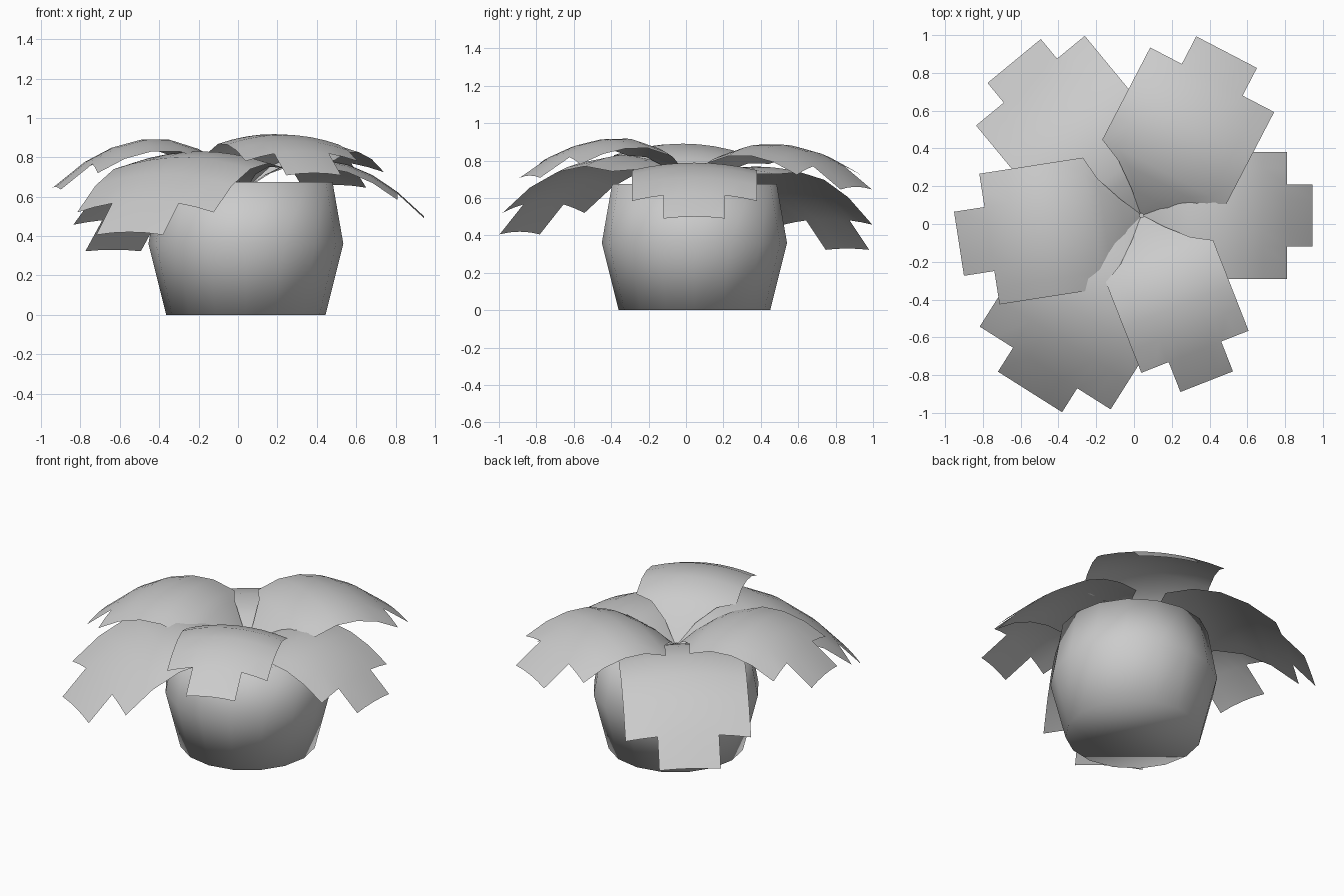
import bpy, bmesh
from math import sin, cos, pi, radians

cube = bpy.data.objects.get("Cube")
if cube:
    bpy.data.objects.remove(cube)

# Single flat colour
grey = bpy.data.materials.new("plain_grey")
grey.use_nodes = True
grey.diffuse_color = (0.6, 0.6, 0.6, 1)
grey.node_tree.nodes["Principled BSDF"].inputs["Base Color"].default_value = (0.6, 0.6, 0.6, 1)

CENTRE = (0.04, 0.045, 0)
BASE_Z = 0.64       # height where the leaves meet
TIP_WIDTH = 0.49    # tip width as a share of the leaf width


def finish(bm, name):
    mesh = bpy.data.meshes.new(name)
    bm.to_mesh(mesh)
    bm.free()
    for face in mesh.polygons:
        face.use_smooth = True
    mesh.materials.append(grey)
    obj = bpy.data.objects.new(name, mesh)
    obj.location = CENTRE
    bpy.context.collection.objects.link(obj)
    return obj


def make_pot(sides=16):
    """Barrel of three rings, closed below and slightly dished on top."""
    bm = bmesh.new()
    rings = []
    for r, z in [(0.405, 0), (0.495, 0.36), (0.44, 0.675)]:
        rings.append([bm.verts.new((r * cos(2 * pi * i / sides), r * sin(2 * pi * i / sides), z))
                      for i in range(sides)])
    dish = bm.verts.new((0, 0, 0.61))
    bm.faces.new(rings[0][::-1])
    for i in range(sides):
        j = (i + 1) % sides
        for low, high in zip(rings, rings[1:]):
            bm.faces.new((low[i], low[j], high[j], high[i]))
        bm.faces.new((rings[-1][i], rings[-1][j], dish))
    finish(bm, "pot")


def make_leaf(name, angle, length, shoulder, half_width, crest_u, crest_z, tip_z, droop):
    """Arched sheet: pointed base, wide blade, narrower squared tip."""
    bm = bmesh.new()
    a = radians(angle)
    columns = [-1, -0.75, -TIP_WIDTH, -0.25, 0, 0.25, TIP_WIDTH, 0.75, 1]

    def point(u, v):
        end_z = BASE_Z if u < crest_u else tip_z
        span = crest_u if u < crest_u else length - crest_u
        z = crest_z - (crest_z - end_z) * ((u - crest_u) / span) ** 2
        z -= droop * (v / half_width) ** 2
        return bm.verts.new((u * cos(a) - v * sin(a), u * sin(a) + v * cos(a), z))

    # Rows run from the base outward; the last one exists only at the tip
    blade = [0.26 + (shoulder - 0.26) * i / 4 for i in range(5)]
    widths = [(0.01, 0.04), (0.1, 0.3), (0.2, 0.65)] + [(u, 1) for u in blade]
    rows = [[point(u, c * w * half_width) for c in columns] for u, w in widths]
    rows.append([point(length, c * half_width) if abs(c) <= TIP_WIDTH else None for c in columns])
    for low, high in zip(rows, rows[1:]):
        for i in range(len(columns) - 1):
            corners = (low[i], high[i], high[i + 1], low[i + 1])
            if None not in corners:
                bm.faces.new(corners[::-1])
    bmesh.ops.recalc_face_normals(bm, faces=bm.faces)
    if sum(f.normal.z for f in bm.faces) < 0:
        bmesh.ops.reverse_faces(bm, faces=bm.faces)
    finish(bm, name)


make_pot()

# name, angle, length, shoulder, half width, crest distance, crest height, tip height, droop
make_leaf("left_leaf", 0, 0.905, 0.77, 0.335, 0.35, 0.79, 0.5, 0.04)
make_leaf("back_left_leaf", 62.5, 0.975, 0.81, 0.37, 0.46, 0.89, 0.66, 0.06)
make_leaf("back_right_leaf", 129.5, 1.06, 0.925, 0.373, 0.38, 0.77, 0.33, 0.03)
make_leaf("right_leaf", 188.8, 0.978, 0.815, 0.35, 0.46, 0.895, 0.65, 0.06)
make_leaf("front_right_leaf", 237.7, 1.105, 0.955, 0.41, 0.42, 0.83, 0.42, 0.06)
make_leaf("front_left_leaf", 291.4, 0.945, 0.775, 0.305, 0.43, 0.92, 0.72, 0.05)
